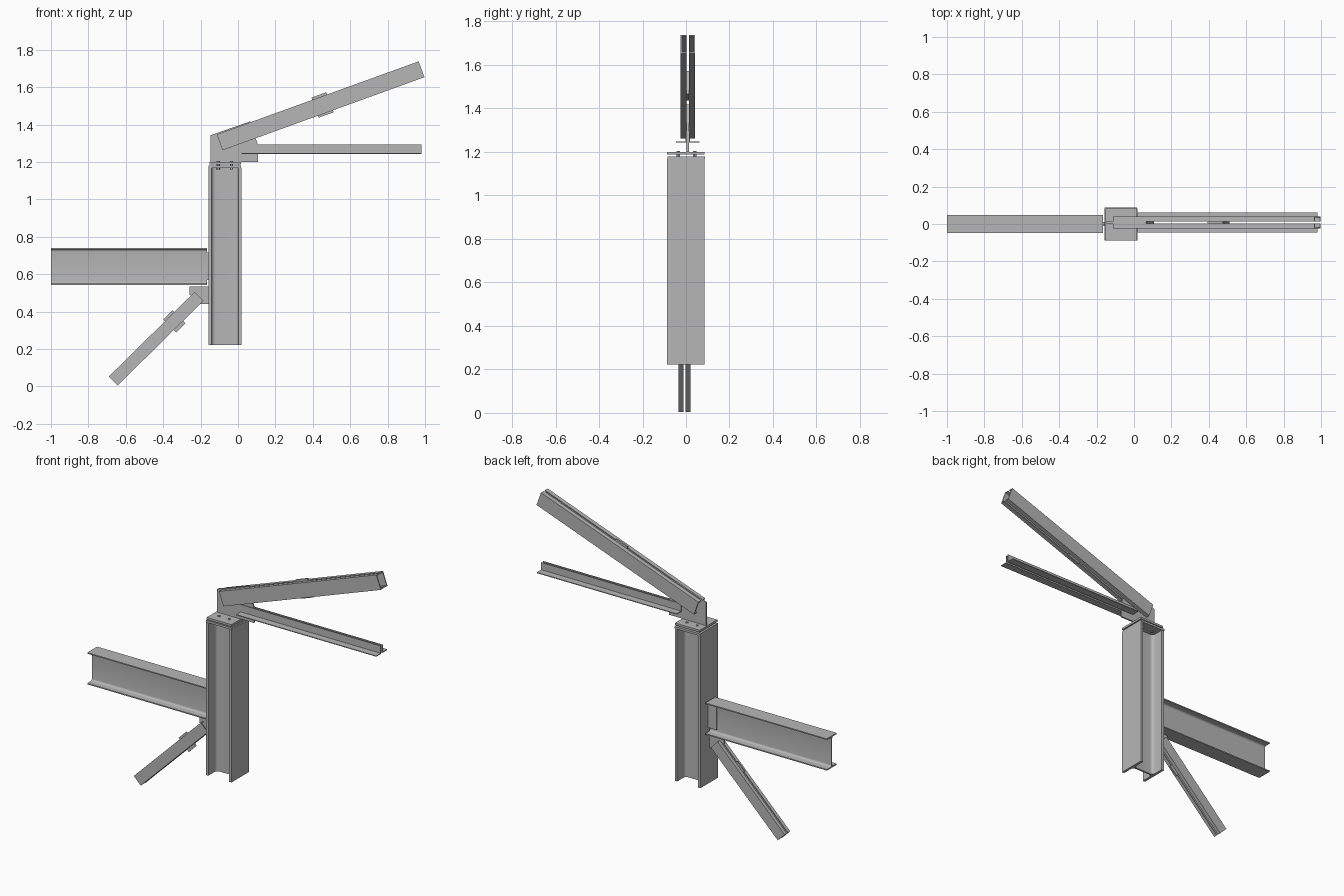
import bpy, bmesh, math
from mathutils import Vector, Matrix

old = bpy.data.objects.get("Cube")
if old:
    bpy.data.objects.remove(old, do_unlink=True)

steel = bpy.data.materials.new("steel_grey")
steel.use_nodes = True
GREY = (0.47, 0.47, 0.47, 1)
steel.diffuse_color = GREY
steel.node_tree.nodes["Principled BSDF"].inputs["Base Color"].default_value = GREY

X, Y, Z = Vector((1, 0, 0)), Vector((0, 1, 0)), Vector((0, 0, 1))


def prism(name, outline, origin, u, v, w, length):
    """Extrude a 2D outline, drawn on axes u and v, along w."""
    bm = bmesh.new()
    o = Vector(origin)
    base = bm.faces.new([bm.verts.new(o + u * a + v * b) for a, b in outline])
    ext = bmesh.ops.extrude_face_region(bm, geom=[base])
    moved = [g for g in ext["geom"] if isinstance(g, bmesh.types.BMVert)]
    bmesh.ops.translate(bm, verts=moved, vec=w * length)
    bmesh.ops.recalc_face_normals(bm, faces=bm.faces)
    mesh = bpy.data.meshes.new(name)
    bm.to_mesh(mesh)
    bm.free()
    mesh.materials.append(steel)
    ob = bpy.data.objects.new(name, mesh)
    bpy.context.collection.objects.link(ob)
    return ob


def smooth(ob):
    bpy.ops.object.select_all(action='DESELECT')
    ob.select_set(True)
    bpy.context.view_layer.objects.active = ob
    bpy.ops.object.shade_smooth_by_angle(angle=math.radians(35))


def rect(a, b):
    return [(-a / 2, -b / 2), (a / 2, -b / 2), (a / 2, b / 2), (-a / 2, b / 2)]


def box(name, x0, x1, y0, y1, z0, z1):
    return prism(name, [(x0, y0), (x1, y0), (x1, y1), (x0, y1)],
                 (0, 0, z0), X, Y, Z, z1 - z0)


def i_section(width, depth, flange, web, r):
    """Rolled I outline: flanges along u, depth along v, rounded web roots."""
    inner = depth / 2 - flange
    quarter = [(width / 2, depth / 2), (width / 2, inner)]
    for k in range(6):
        t = math.radians(18 * k)
        quarter.append((web / 2 + r * (1 - math.sin(t)), inner - r * (1 - math.cos(t))))
    right = quarter + [(a, -b) for a, b in reversed(quarter)]
    return right + [(-a, -b) for a, b in right]


def axis(angle):
    a = math.radians(angle)
    return Vector((math.cos(a), 0, math.sin(a))), Vector((-math.sin(a), 0, math.cos(a)))


def paired_channels(name, origin, angle, length, depth, gap, width, t):
    """Two channels with flat backs outward, toes against the gusset."""
    d, n = axis(angle)
    h = depth / 2
    for label, s in (("front", -1), ("back", 1)):
        i, o = s * gap / 2, s * width / 2
        c = o - s * t
        outline = [(i, h), (o, h), (o, -h), (i, -h),
                   (i, t - h), (c, t - h), (c, h - t), (i, h - t)]
        prism(f"{name}_{label}", outline, origin, Y, n, d, length)


def batten(name, centre, angle, along, across, thick):
    d, n = axis(angle)
    prism(name, rect(along, across), Vector(centre) - Y * thick / 2, d, n, Y, thick)


# Column and its cap plates
smooth(prism("column", i_section(0.172, 0.175, 0.016, 0.011, 0.02),
             (-0.07, -0.002, 0.222), Y, X, Z, 0.945))
box("column_cap_plate", -0.158, 0.017, -0.086, 0.088, 1.167, 1.18)
box("truss_base_plate", -0.153, 0.017, -0.088, 0.084, 1.187, 1.2)

# Bolts joining the two plates
hexagon = [(0.009 * math.cos(k * math.pi / 3), 0.009 * math.sin(k * math.pi / 3))
           for k in range(6)]
for bx in (-0.105, -0.035):
    for by in (-0.036, 0.04):
        prism("cap_bolt", hexagon, (bx, by, 1.16), X, Y, Z, 0.044)

# Beam with shear tab
smooth(prism("beam", i_section(0.096, 0.197, 0.007, 0.006, 0.012),
             (-1, 0, 0.6415), Y, Z, X, 0.834))
box("beam_shear_tab", -0.215, -0.157, 0.003, 0.01, 0.57, 0.715)

# Truss gusset and rafter
TY = 0.008
gusset = [(-0.146, 1.2), (0.107, 1.2), (0.107, 1.29), (0.065, 1.417), (-0.146, 1.343)]
prism("truss_gusset", gusset, (0, TY - 0.005, 0), X, Z, Y, 0.01)
paired_channels("rafter", (-0.098, TY, 1.305), 19.9, 1.148, 0.09, 0.012, 0.066, 0.006)
batten("rafter_batten", (0.452, TY, 1.505), 19.9, 0.085, 0.114, 0.01)

# Bottom chord: two angles with feet outward
for label, s in (("front", -1), ("back", 1)):
    leg = [(0.006, 0), (0.054, 0), (0.054, 0.005), (0.011, 0.005), (0.011, 0.05), (0.006, 0.05)]
    prism("bottom_chord_" + label, [(s * a, b) for a, b in leg],
          (0.02, TY, 1.243), Y, Z, X, 0.96)

# Diagonal brace, gusset and batten
BY = -0.007
brace_gusset = [(-0.258, 0.535), (-0.158, 0.535), (-0.158, 0.44), (-0.2, 0.44), (-0.258, 0.49)]
prism("brace_gusset", brace_gusset, (0, BY - 0.004, 0), X, Z, Y, 0.008)
paired_channels("brace", (-0.667, BY, 0.029), 44.6, 0.645, 0.067, 0.01, 0.055, 0.005)
batten("brace_batten", (-0.34, BY, 0.348), 44.6, 0.07, 0.098, 0.008)
